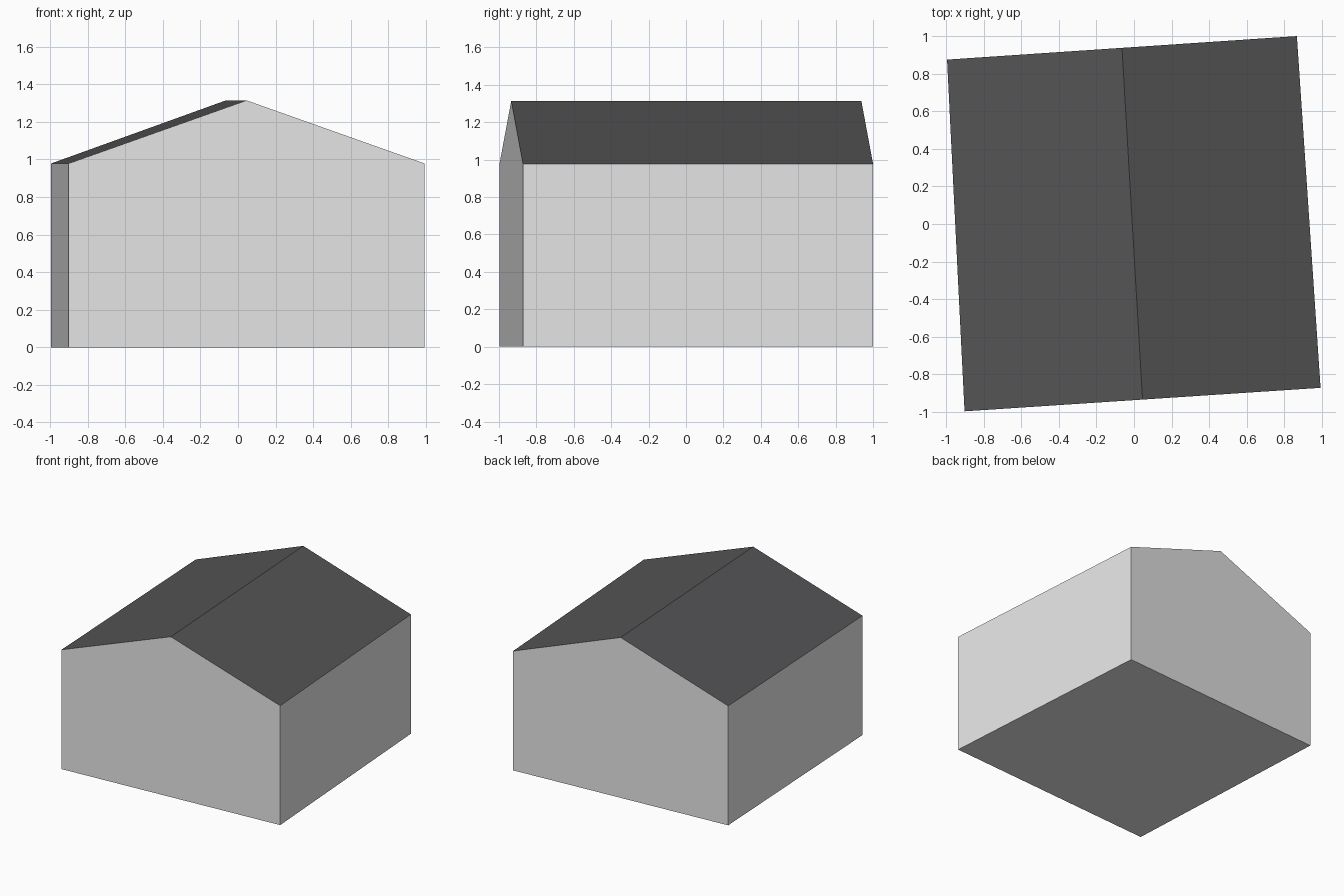
import bpy
import bmesh
from mathutils import Vector

if "Cube" in bpy.data.objects:
    bpy.data.objects.remove(bpy.data.objects["Cube"])

EAVE, RIDGE = 0.978, 1.314


def material(name, colour):
    m = bpy.data.materials.new(name)
    m.diffuse_color = (*colour, 1)
    m.use_nodes = True
    m.node_tree.nodes["Principled BSDF"].inputs["Base Color"].default_value = m.diffuse_color
    return m


def gable(bm, left, right):
    """Five-sided gable outline standing on the line from left to right."""
    left, right = Vector(left), Vector(right)
    mid = (left + right) / 2
    points = [(left, 0), (right, 0), (right, EAVE), (mid, RIDGE), (left, EAVE)]
    return [bm.verts.new((p.x, p.y, z)) for p, z in points]


# House: two gable ends joined by walls, floor and roof slopes
bm = bmesh.new()
front = gable(bm, (-0.902, -0.997), (0.993, -0.872))
back = gable(bm, (-0.995, 0.875), (0.867, 1.0))
bm.faces.new(front)
bm.faces.new(back[::-1])
for i in range(5):
    j = (i + 1) % 5
    bm.faces.new((front[i], back[i], back[j], front[j]))
bmesh.ops.recalc_face_normals(bm, faces=bm.faces)

# Faces that look upwards are roof, all others are wall
for f in bm.faces:
    f.material_index = 1 if f.normal.z > 0.1 else 0

mesh = bpy.data.meshes.new("house")
bm.to_mesh(mesh)
bm.free()
mesh.materials.append(material("light grey wall", (0.8, 0.8, 0.8)))
mesh.materials.append(material("dark grey roof", (0.09, 0.09, 0.093)))
house = bpy.data.objects.new("house", mesh)
bpy.context.collection.objects.link(house)
